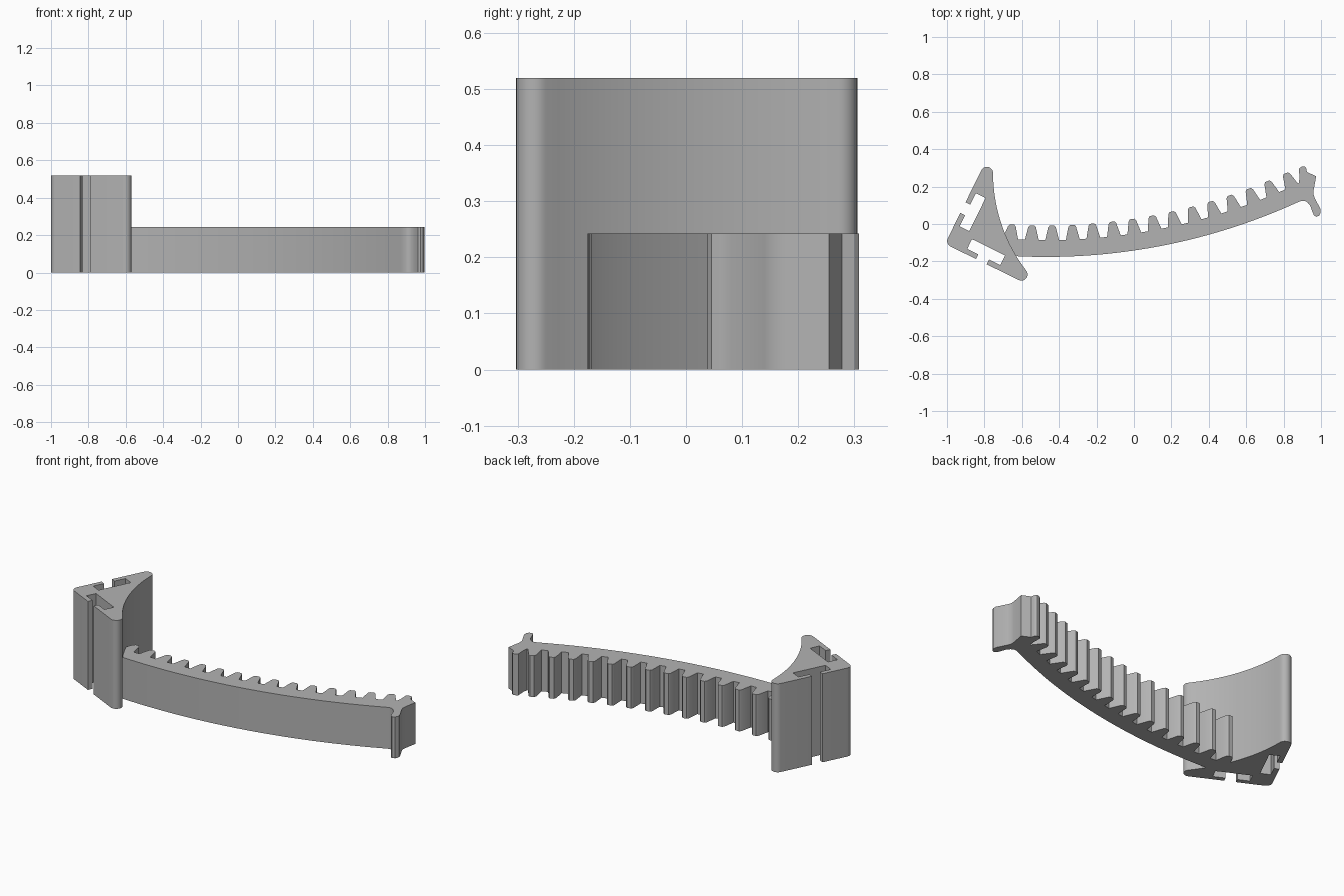
import bpy, bmesh
from math import sin, cos, radians, atan2, hypot, degrees
from mathutils import Matrix, Vector

cube = bpy.data.objects.get("Cube")
if cube:
    bpy.data.objects.remove(cube, do_unlink=True)

grey = bpy.data.materials.new("plain grey")
grey.use_nodes = True
GREY = (0.45, 0.45, 0.45, 1)
grey.diffuse_color = GREY
grey.node_tree.nodes["Principled BSDF"].inputs["Base Color"].default_value = GREY


def arc(cx, cy, r, a0, a1, n):
    """Points on a circle from angle a0 to a1 in degrees."""
    angles = [radians(a0 + (a1 - a0) * i / n) for i in range(n + 1)]
    return [(cx + r * cos(a), cy + r * sin(a)) for a in angles]


def extrude(name, outline, height):
    """Upright prism over a closed counter-clockwise outline."""
    bm = bmesh.new()
    base = bm.faces.new([bm.verts.new((x, y, 0)) for x, y in outline])
    top = bmesh.ops.extrude_face_region(bm, geom=[base], use_keep_orig=True)
    verts = [g for g in top["geom"] if isinstance(g, bmesh.types.BMVert)]
    bmesh.ops.translate(bm, vec=(0, 0, height), verts=verts)
    bmesh.ops.recalc_face_normals(bm, faces=bm.faces)
    mesh = bpy.data.meshes.new(name)
    bm.to_mesh(mesh)
    bm.free()
    mesh.materials.append(grey)
    obj = bpy.data.objects.new(name, mesh)
    bpy.context.collection.objects.link(obj)
    bpy.ops.object.select_all(action="DESELECT")
    obj.select_set(True)
    bpy.context.view_layer.objects.active = obj
    bpy.ops.object.shade_smooth_by_angle(angle=radians(30))
    return obj


# Slotted bracket: half of the outline, mirrored across its diagonal
R = 0.033                  # corner and lobe radius
LOBE = 0.438               # lobe centre along the side
HUB = 0.833                # centre of the hollow front curve, on the diagonal
dx, dy = LOBE - HUB, R - HUB
lean = degrees(atan2(dy, dx))
half = arc(R, R, R, 225, 270, 6)
half += [(0.184, 0), (0.184, 0.028), (0.118, 0.028), (0.118, 0.086),
         (0.315, 0.086), (0.315, 0.028), (0.248, 0.028), (0.248, 0)]
half += arc(LOBE, R, R, -90, lean + 180, 12)
half += arc(HUB, HUB, hypot(dx, dy) - R, lean, -135, 10)[1:]
local = half + [(v, u) for u, v in reversed(half[1:-1])]
turn = Matrix.Rotation(radians(-26.2), 2)
corner = Vector((-1.01, -0.106))
extrude("slotted_bracket", [tuple(turn @ Vector(p) + corner) for p in local], 0.52)

# Curved toothed arm, laid out on circles around a distant centre
CX, CY = -0.47, 3.069
BACK, ROOT, TIP = 3.245, 3.155, 3.077


def polar(radius, deg):
    a = radians(deg)
    return (CX + radius * sin(a), CY - radius * cos(a))


arm = [polar(BACK, -3.1 + 27.5 * i / 32) for i in range(33)]
# hooked end with its rounded finger, up to the last tooth
arm += [(0.895, 0.124), (0.912, 0.124), (0.928, 0.115), (0.942, 0.098),
        (0.956, 0.06), (0.963, 0.045), (0.975, 0.038), (0.99, 0.045),
        (0.998, 0.06), (0.997, 0.08), (0.966, 0.14), (0.96, 0.157),
        (0.96, 0.178), (0.974, 0.255), (0.925, 0.278), (0.92, 0.3),
        (0.912, 0.308), (0.9, 0.308), (0.882, 0.297), (0.885, 0.245)]
arm.append(polar(ROOT, 25.35))
# tooth tips with small chamfers
for k in range(14, -1, -1):
    mid = -3.4 + 2 * k
    arm += [polar(ROOT, mid + 0.67), polar(TIP + 0.01, mid + 0.38),
            polar(TIP, mid + 0.22), polar(TIP, mid - 0.22),
            polar(TIP + 0.01, mid - 0.38)]
    if k:
        arm.append(polar(ROOT, mid - 0.67))
arm.append((-0.7, -0.07))
extrude("toothed_arm", arm, 0.243)
